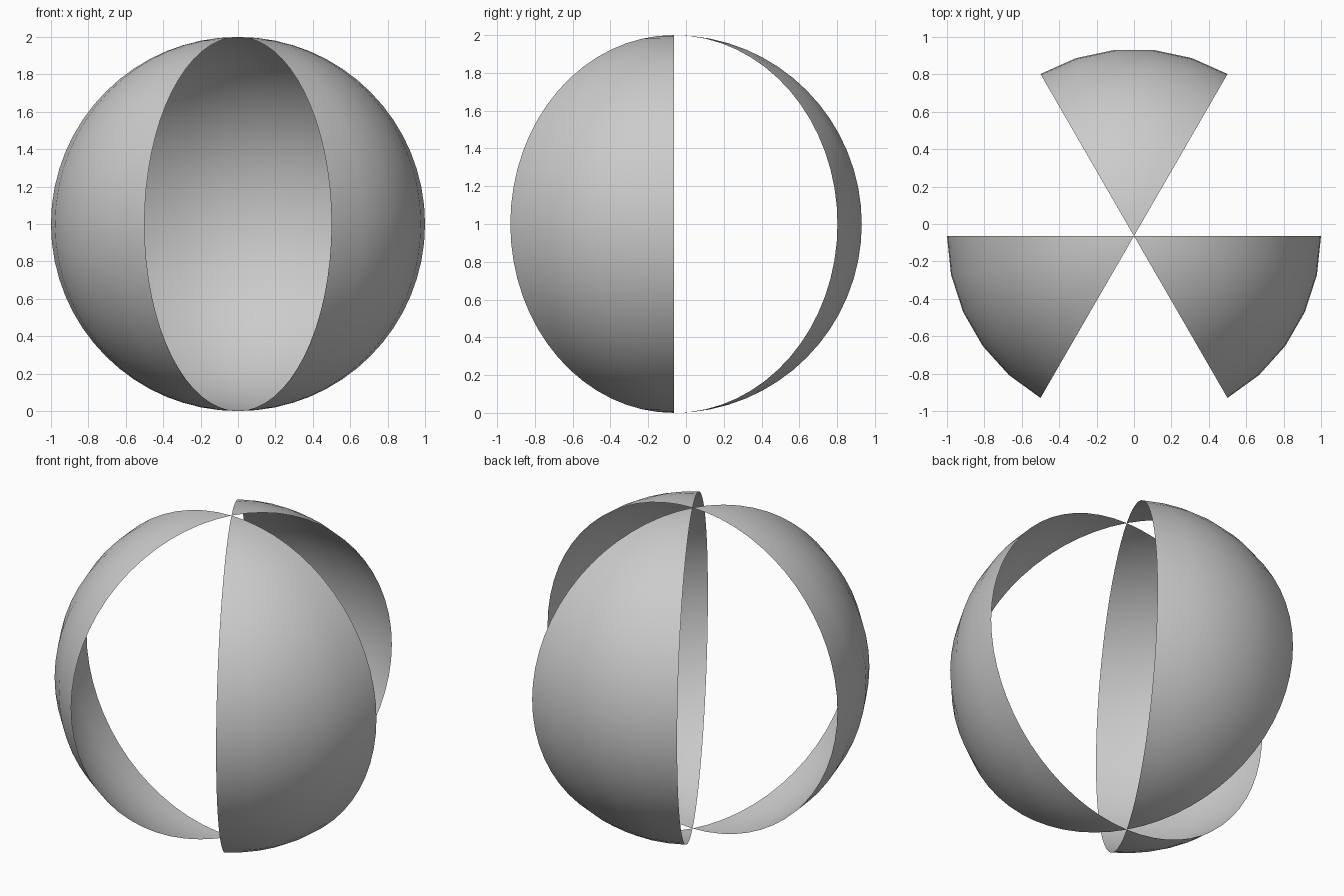
import bpy, bmesh
from math import radians, sin, cos, pi

if "Cube" in bpy.data.objects:
    bpy.data.objects.remove(bpy.data.objects["Cube"])

R = 1.0
COLS, ROWS = 5, 32
CENTRE_Y = -0.064


def sphere_wedge(name, start_deg):
    """Open 60 degree slice of a sphere's skin, pole to pole."""
    bm = bmesh.new()
    bottom = bm.verts.new((0, 0, -R))
    top = bm.verts.new((0, 0, R))
    meridians = []
    for c in range(COLS + 1):
        a = radians(start_deg + 60 * c / COLS)
        ring = [bm.verts.new((R * sin(t) * cos(a), R * sin(t) * sin(a), -R * cos(t)))
                for t in (pi * r / ROWS for r in range(1, ROWS))]
        meridians.append([bottom] + ring + [top])
    for m, n in zip(meridians, meridians[1:]):
        bm.faces.new((m[0], n[1], m[1]))
        for r in range(1, ROWS - 1):
            bm.faces.new((m[r], n[r], n[r + 1], m[r + 1]))
        bm.faces.new((m[-2], n[-2], m[-1]))
    for f in bm.faces:
        f.smooth = True
    mesh = bpy.data.meshes.new(name)
    bm.to_mesh(mesh)
    bm.free()
    ob = bpy.data.objects.new(name, mesh)
    ob.location = (0, CENTRE_Y, R)
    bpy.context.collection.objects.link(ob)


# Three shell slices meeting at the poles
for part, start in (("back_shell", 60), ("left_shell", 180), ("right_shell", 300)):
    sphere_wedge(part, start)
